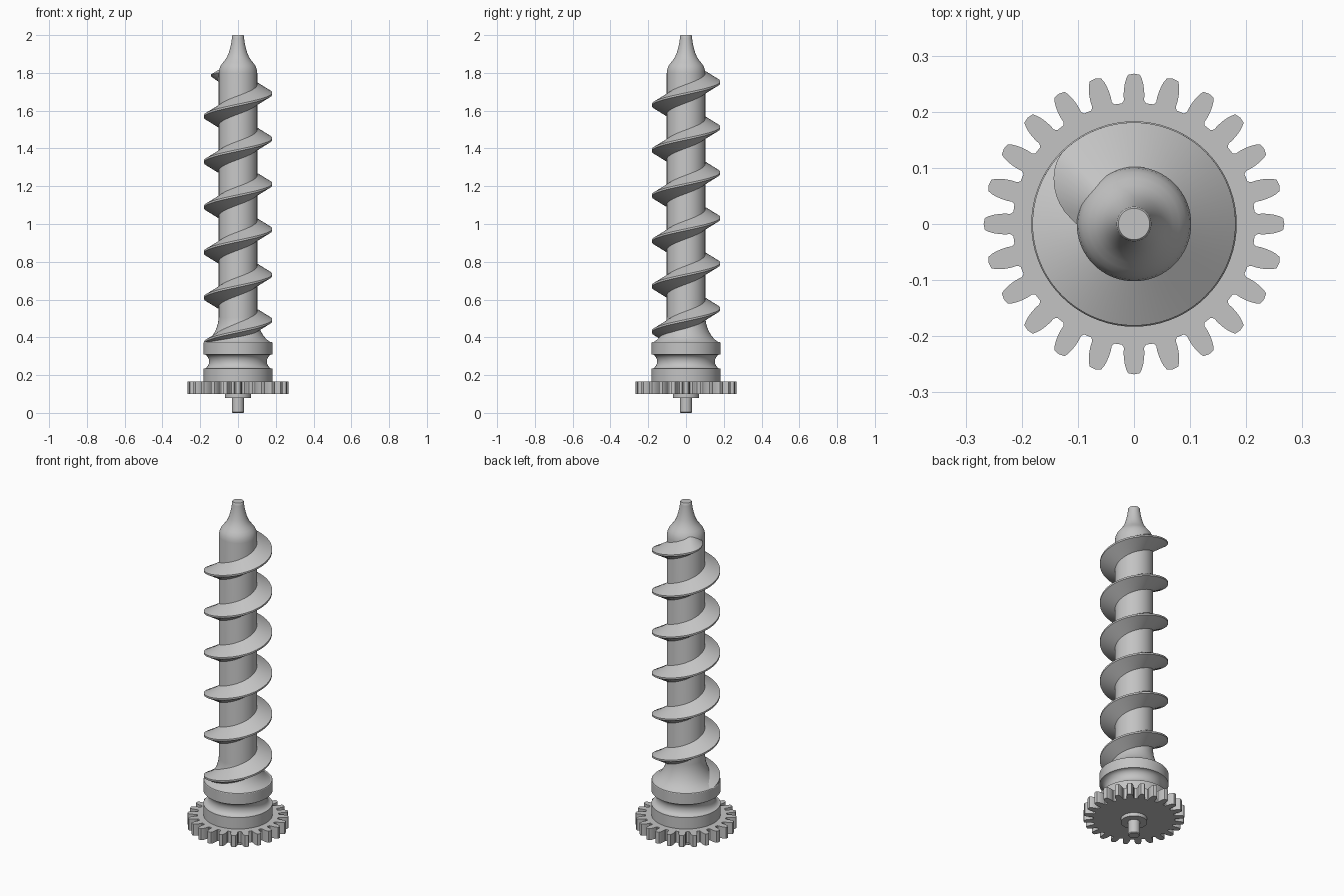
import bpy, bmesh, math

if "Cube" in bpy.data.objects:
    bpy.data.objects.remove(bpy.data.objects["Cube"])

steel = bpy.data.materials.new("steel grey")
steel.diffuse_color = (0.55, 0.55, 0.55, 1)
steel.use_nodes = True
steel.node_tree.nodes["Principled BSDF"].inputs["Base Color"].default_value = steel.diffuse_color


def finish(bm, name):
    bmesh.ops.recalc_face_normals(bm, faces=bm.faces)
    me = bpy.data.meshes.new(name)
    bm.to_mesh(me)
    bm.free()
    me.materials.append(steel)
    ob = bpy.data.objects.new(name, me)
    bpy.context.collection.objects.link(ob)
    bpy.ops.object.select_all(action='DESELECT')
    ob.select_set(True)
    bpy.context.view_layer.objects.active = ob
    bpy.ops.object.shade_smooth_by_angle(angle=math.radians(32))
    return ob


def lathe(name, profile, n=72):
    """Revolve (radius, z) points around the z axis and cap both ends."""
    bm = bmesh.new()
    rings = [[bm.verts.new((r * math.cos(2 * math.pi * i / n),
                            r * math.sin(2 * math.pi * i / n), z))
              for i in range(n)] for r, z in profile]
    for a, b in zip(rings, rings[1:]):
        for i in range(n):
            j = (i + 1) % n
            bm.faces.new((a[i], a[j], b[j], b[i]))
    bm.faces.new(rings[0])
    bm.faces.new(rings[-1])
    return finish(bm, name)


# Drive pin and washer under the gear
lathe("drive_pin", [(0.028, 0), (0.032, 0.004), (0.032, 0.11)], 40)
lathe("washer", [(0.07, 0.08), (0.07, 0.11)], 48)

# Collar with a rounded groove
groove = [(0.183 - 0.030 * math.sin(math.pi * k / 10),
           0.272 - 0.038 * math.cos(math.pi * k / 10)) for k in range(11)]
lathe("grooved_collar", [(0.183, 0.16)] + groove + [(0.183, 0.371), (0.181, 0.374)])

# Shaft with flared foot and necked tip
lathe("shaft", [
    (0.180, 0.370), (0.165, 0.379), (0.150, 0.391), (0.136, 0.407),
    (0.124, 0.426), (0.114, 0.448), (0.106, 0.474), (0.102, 0.505),
    (0.102, 1.800), (0.099, 1.820), (0.092, 1.838), (0.081, 1.853),
    (0.069, 1.868), (0.058, 1.885), (0.049, 1.906), (0.042, 1.930),
    (0.036, 1.957), (0.032, 1.985), (0.031, 1.996), (0.028, 2.0)])


# Helical flight, fading into the shaft at its upper end
def flight():
    bm = bmesh.new()
    start, end, steps, pitch = -0.6, 5.5, 72, 0.24
    fade = 0.125
    n = round((end - start) * steps)
    prev = None
    for i in range(n + 1):
        turn = start + (end - start) * i / n
        u = max(0, (turn - (end - fade)) / fade)
        s = max(0.03, 1 - u ** 1.5)
        a, z = 2 * math.pi * turn, 0.49 + pitch * turn - 0.01 * u
        tip = 0.100 + 0.081 * s
        ring = [bm.verts.new((r * math.cos(a), r * math.sin(a), z + h * s))
                for r, h in ((0.094, -0.053), (tip, -0.005),
                             (tip, 0.005), (0.094, 0.053))]
        if prev:
            for k in range(4):
                m = (k + 1) % 4
                bm.faces.new((prev[k], prev[m], ring[m], ring[k]))
        else:
            bm.faces.new(ring)
        prev = ring
    bm.faces.new(prev)
    finish(bm, "screw_flight")


flight()


# Spur gear: tooth outline as (radius, half width), repeated and extruded
def gear(teeth=24, z0=0.10, z1=0.167):
    half = [(0.216, 0.0215), (0.221, 0.0180), (0.230, 0.0185), (0.240, 0.0180),
            (0.250, 0.0165), (0.259, 0.0140), (0.266, 0.0105)]
    tooth = ([(r, -w) for r, w in half] + [(0.268, 0)]
             + [(r, w) for r, w in reversed(half)])
    bm = bmesh.new()
    outline = []
    for t in range(teeth):
        a = 2 * math.pi * t / teeth
        for r, w in tooth:
            b = a + math.asin(w / r)
            outline.append(bm.verts.new((r * math.cos(b), r * math.sin(b), z0)))
    base = bm.faces.new(outline)
    ext = bmesh.ops.extrude_face_region(bm, geom=[base], use_keep_orig=True)
    bmesh.ops.translate(bm, vec=(0, 0, z1 - z0), verts=[
        v for v in ext["geom"] if isinstance(v, bmesh.types.BMVert)])
    finish(bm, "spur_gear")


gear()
